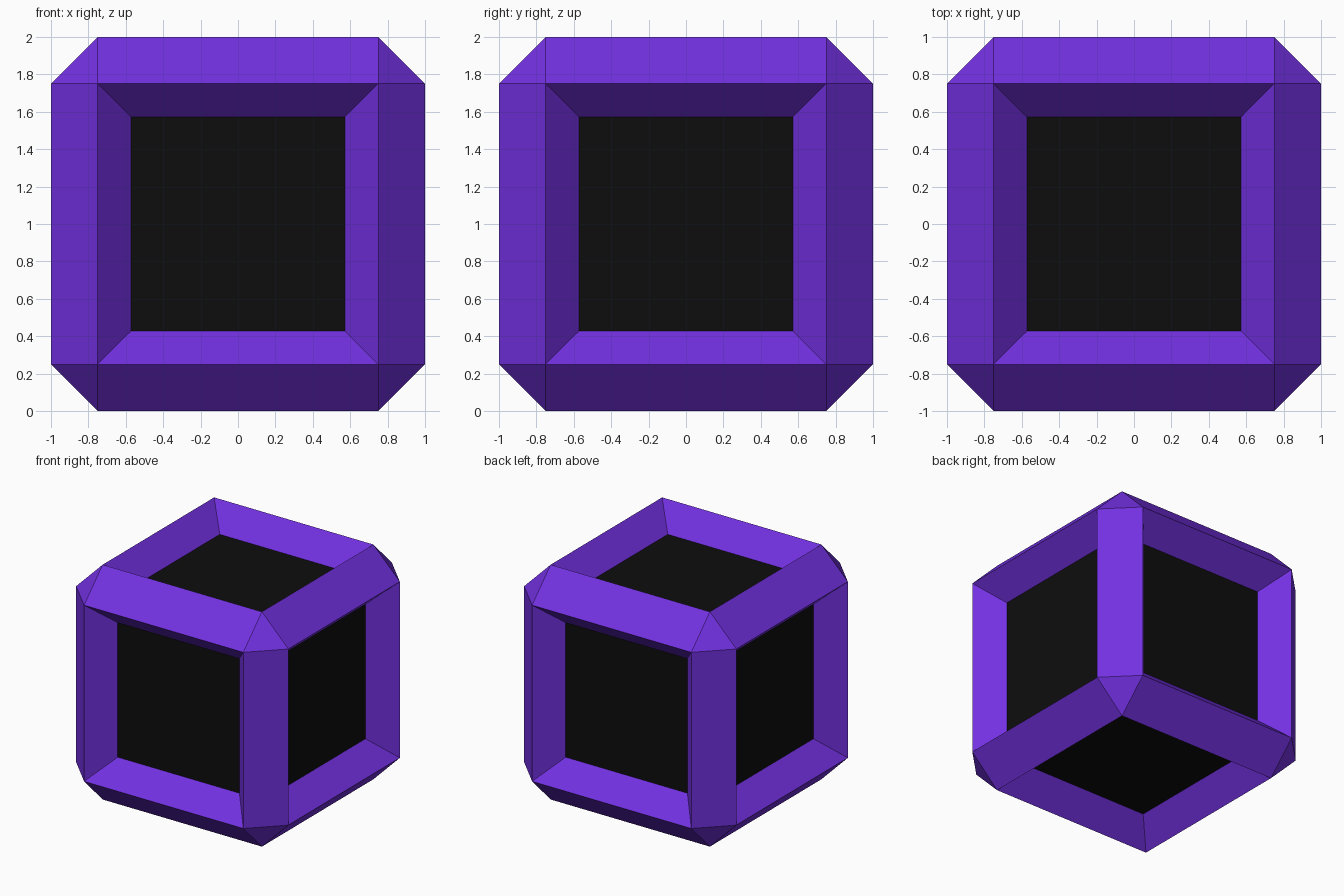
import bpy, bmesh
from mathutils import Matrix

if "Cube" in bpy.data.objects:
    bpy.data.objects.remove(bpy.data.objects["Cube"])


def material(name, color):
    m = bpy.data.materials.new(name)
    m.diffuse_color = (*color, 1)
    m.use_nodes = True
    m.node_tree.nodes["Principled BSDF"].inputs["Base Color"].default_value = m.diffuse_color
    return m


def make_object(name, bm, mat):
    mesh = bpy.data.meshes.new(name)
    bm.to_mesh(mesh)
    bm.free()
    mesh.materials.append(mat)
    obj = bpy.data.objects.new(name, mesh)
    bpy.context.collection.objects.link(obj)
    return obj


purple = material("purple", (0.17, 0.03, 0.75))
black = material("black", (0.004, 0.004, 0.004))

# Chamfered cube standing on the ground
bm = bmesh.new()
bmesh.ops.create_cube(bm, size=2, matrix=Matrix.Translation((0, 0, 1)))
bmesh.ops.bevel(bm, geom=bm.edges[:], offset=0.25, offset_type='OFFSET',
                segments=1, profile=0.5, affect='EDGES')
bm.normal_update()

# Sunken panel on each of the six sides, with sloping borders
sides = [f for f in bm.faces if max(abs(c) for c in f.normal) > 0.99]
bmesh.ops.inset_individual(bm, faces=sides, thickness=0.25, depth=-0.2)
bm.normal_update()


def is_panel(f):
    return max(abs(c) for c in f.normal) > 0.99


# Black panels and purple frame become separate parts
panels = bm.copy()
bmesh.ops.delete(panels, geom=[f for f in panels.faces if not is_panel(f)], context='FACES')
bmesh.ops.delete(bm, geom=[f for f in bm.faces if is_panel(f)], context='FACES')
make_object("frame", bm, purple)
make_object("side_panels", panels, black)
